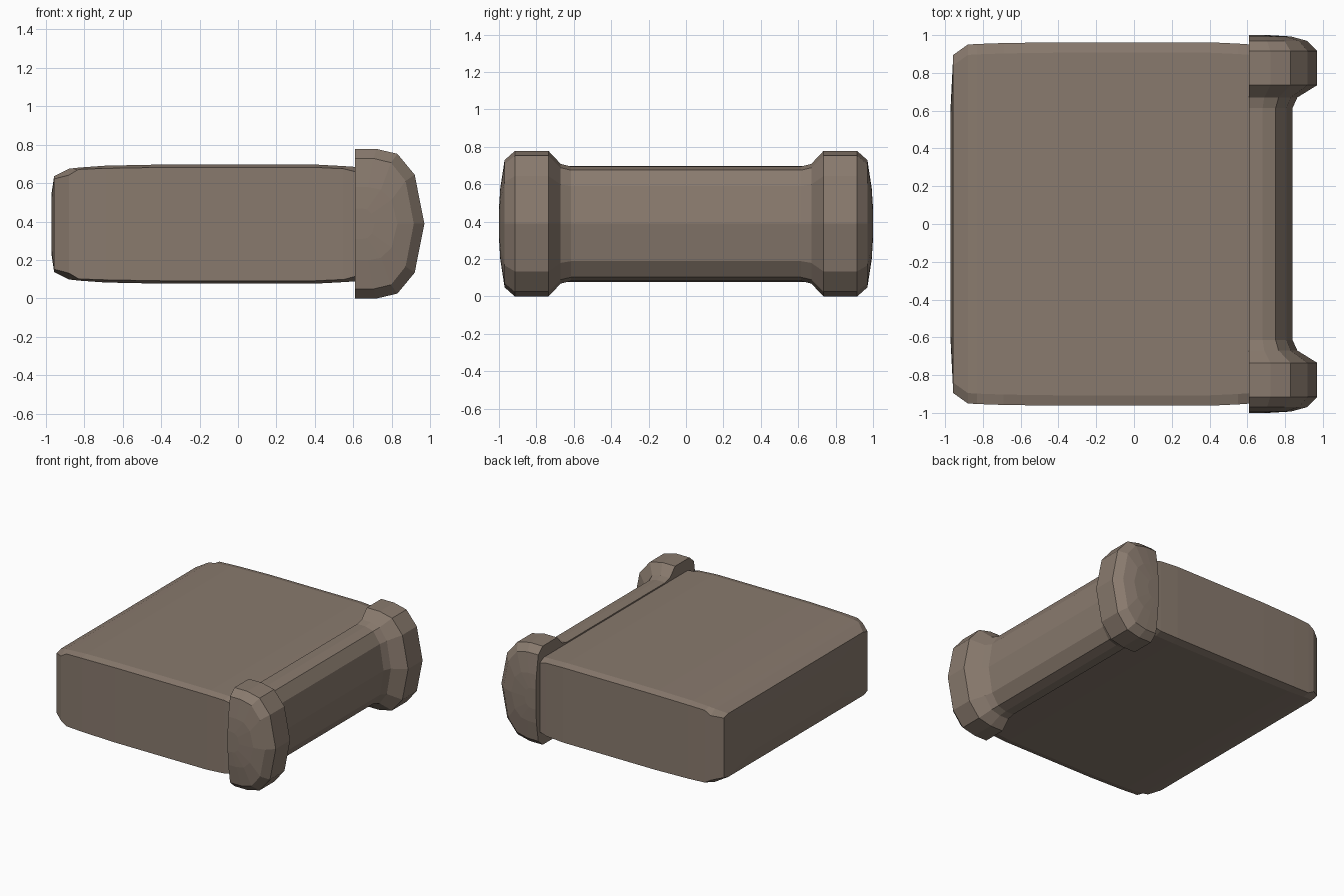
import bpy, bmesh

if "Cube" in bpy.data.objects:
    bpy.data.objects.remove(bpy.data.objects["Cube"])

brown = bpy.data.materials.new("brown")
brown.diffuse_color = (0.25, 0.195, 0.155, 1.0)
brown.use_nodes = True
brown.node_tree.nodes["Principled BSDF"].inputs["Base Color"].default_value = brown.diffuse_color
ZC = 0.387  # mid height


def loft(name, rings):
    """Skin a list of equal-length closed rings and cap both ends."""
    bm = bmesh.new()
    vs = [[bm.verts.new(p) for p in r] for r in rings]
    n = len(rings[0])
    for a, b in zip(vs, vs[1:]):
        for i in range(n):
            j = (i + 1) % n
            bm.faces.new((a[i], a[j], b[j], b[i]))
    bm.faces.new(vs[0])
    bm.faces.new(vs[-1])
    bmesh.ops.recalc_face_normals(bm, faces=bm.faces)
    me = bpy.data.meshes.new(name)
    bm.to_mesh(me)
    bm.free()
    me.materials.append(brown)
    ob = bpy.data.objects.new(name, me)
    bpy.context.collection.objects.link(ob)
    return ob


# Slab body: chamfered sections along x (x, half width, half height, side half height)
def slab_ring(x, hy, hz, hs):
    half = [(hy, -hs), (hy, hs), (hy - 0.055, hz)]
    pts = half + [(-hy + 0.055, hz), (-hy, hs), (-hy, -hs),
                  (-hy + 0.055, -hz), (hy - 0.055, -hz)]
    return [(x, y, ZC + z) for y, z in pts]


loft("slab_body", [slab_ring(*s) for s in [
    (-0.972, 0.60, 0.15, 0.12),
    (-0.957, 0.895, 0.25, 0.235),
    (-0.88, 0.950, 0.288, 0.255),
    (-0.83, 0.953, 0.294, 0.285),
    (-0.69, 0.958, 0.304, 0.290),
    (-0.40, 0.962, 0.310, 0.295),
    (0.40, 0.962, 0.310, 0.295),
    (0.55, 0.955, 0.302, 0.288),
    (0.62, 0.950, 0.297, 0.270)]])


# Front bar with flared end knobs: rounded half sections along y (y, depth, half height)
PROFILE = [(0, 1), (0.31, 1), (0.61, 0.935), (0.86, 0.655), (1, 0)]


def bar_ring(y, depth, hz):
    pts = PROFILE + [(x, -z) for x, z in reversed(PROFILE[:-1])]
    return [(0.61 + x * depth, y, 0.389 + z * hz) for x, z in pts]


half = [(0.615, 0.23, 0.306), (0.67, 0.255, 0.32), (0.735, 0.36, 0.389),
        (0.915, 0.36, 0.389), (0.97, 0.305, 0.34), (0.993, 0.22, 0.19),
        (1.0, 0.10, 0.08)]
sections = [(-y, d, h) for y, d, h in reversed(half)] + half
loft("front_bar", [bar_ring(*s) for s in sections])
